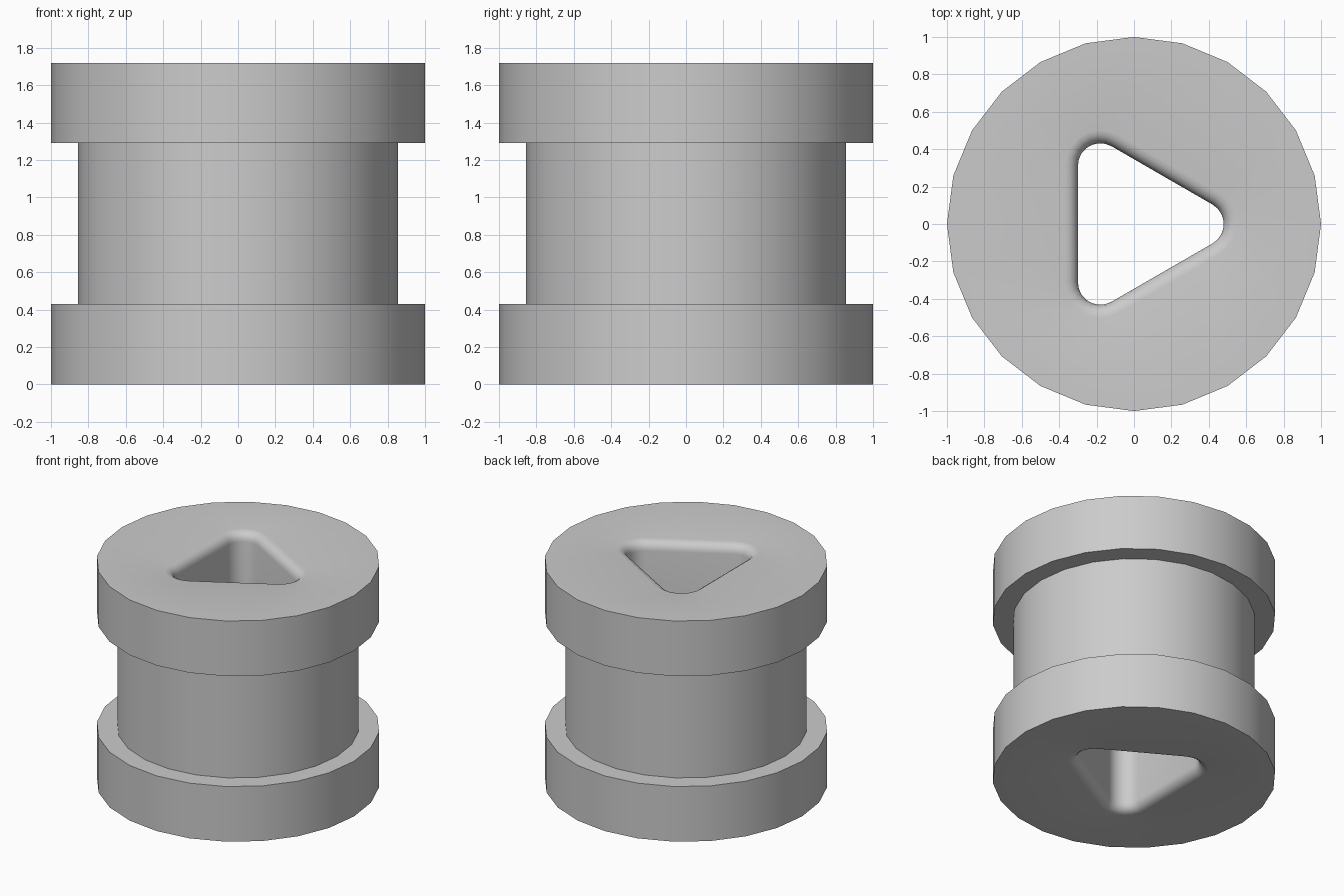
import bpy
import bmesh
from math import sin, cos, pi, radians

cube = bpy.data.objects.get("Cube")
if cube:
    bpy.data.objects.remove(cube, do_unlink=True)

HEIGHT = 1.72
FLANGE_H = 0.43
FLANGE_R = 1.0
BODY_R = 0.855
FILLET = 0.07
STEPS = 8            # points per triangle corner, three corners per ring

grey = bpy.data.materials.new("plain grey")
grey.use_nodes = True
colour = (0.6, 0.6, 0.6, 1)
grey.diffuse_color = colour
grey.node_tree.nodes["Principled BSDF"].inputs["Base Color"].default_value = colour


def circle_ring(radius, z):
    n = 3 * STEPS
    return [(radius * cos(2 * pi * (i - STEPS // 2) / n),
             radius * sin(2 * pi * (i - STEPS // 2) / n), z) for i in range(n)]


def triangle_ring(offset, z):
    """Rounded triangle pointing to +x, grown outward by offset."""
    centre, radius = 0.36, 0.12 + offset
    ring = []
    for corner in range(3):
        mid = 2 * pi * corner / 3
        for k in range(STEPS):
            a = mid + radians(-60 + 120 * k / (STEPS - 1))
            ring.append((centre * cos(mid) + radius * cos(a),
                         centre * sin(mid) + radius * sin(a), z))
    return ring


# Outer stepped profile, bottom to top
top_flange = HEIGHT - FLANGE_H
rings = [circle_ring(r, z) for r, z in (
    (FLANGE_R, 0), (FLANGE_R, FLANGE_H), (BODY_R, FLANGE_H),
    (BODY_R, top_flange), (FLANGE_R, top_flange), (FLANGE_R, HEIGHT))]

# Triangular bore, with a rounded lip at each end
lip = [(FILLET * (1 - sin(t)), FILLET * (1 - cos(t)))
       for t in (i * pi / 8 for i in range(5))]
rings += [triangle_ring(off, HEIGHT - depth) for off, depth in lip]
rings += [triangle_ring(off, depth) for off, depth in reversed(lip)]

# Skin the closed sequence of rings
bm = bmesh.new()
loops = [[bm.verts.new(p) for p in ring] for ring in rings]
for a, b in zip(loops, loops[1:] + loops[:1]):
    for i in range(len(a)):
        j = (i + 1) % len(a)
        bm.faces.new((a[i], a[j], b[j], b[i]))
bmesh.ops.recalc_face_normals(bm, faces=bm.faces)

mesh = bpy.data.meshes.new("spool")
bm.to_mesh(mesh)
bm.free()
mesh.materials.append(grey)
spool = bpy.data.objects.new("spool", mesh)
bpy.context.collection.objects.link(spool)

# Smooth curved walls, keep the rims sharp
bpy.ops.object.select_all(action="DESELECT")
spool.select_set(True)
bpy.context.view_layer.objects.active = spool
bpy.ops.object.shade_smooth_by_angle(angle=radians(35))
